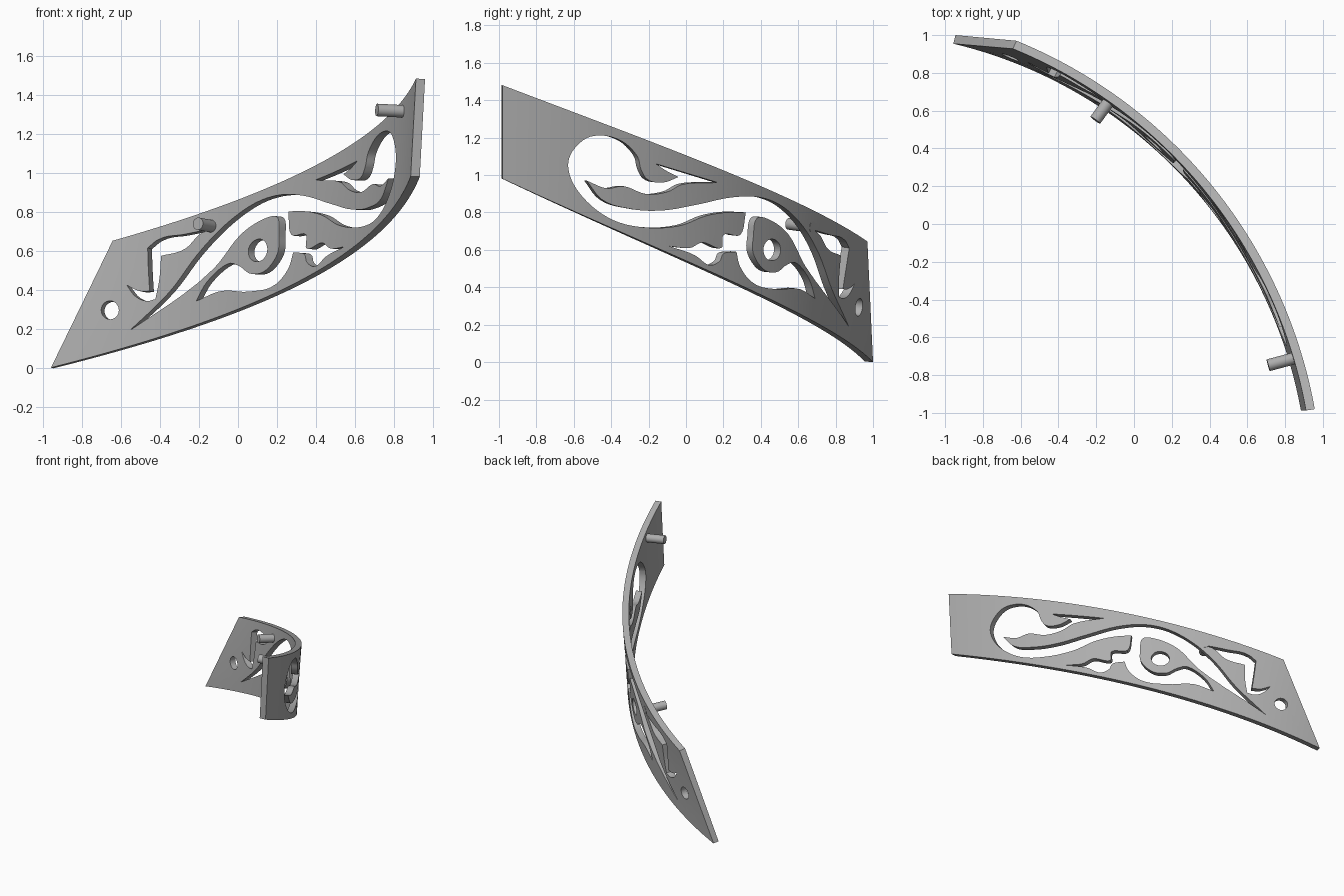
import bpy
import bmesh
import math
from mathutils import Vector, Matrix

cube = bpy.data.objects.get("Cube")
if cube:
    bpy.data.objects.remove(cube, do_unlink=True)

LENGTH, HEIGHT, THICK = 2.6, 0.6, 0.047

metal = bpy.data.materials.new("grey metal")
metal.use_nodes = True
metal.diffuse_color = (0.42, 0.42, 0.42, 1)
metal.node_tree.nodes["Principled BSDF"].inputs["Base Color"].default_value = metal.diffuse_color


# Curved sheet: a ruled surface between two rising arcs
def arc(start, end, sagitta, u):
    start, end = Vector(start), Vector(end)
    chord = end - start
    half = chord.length / 2
    radius = (half * half + sagitta * sagitta) / (2 * sagitta)
    along = chord.normalized()
    out = Vector((-along.y, along.x))
    angle = math.asin(half / radius) * (2 * u - 1)
    middle = (start + end) / 2
    return middle + along * radius * math.sin(angle) + out * (sagitta - radius + radius * math.cos(angle))


def surface(u, v):
    low = arc((-0.945, 1.0), (0.93, -0.98), 0.405, u).to_3d()
    low.z = 0.7 * u + 0.22 * u ** 2 + 0.06 * u ** 3
    high = arc((-0.622, 0.97), (0.957, -0.98), 0.322, u).to_3d()
    high.z = 0.645 + 0.69 * u + 0.145 * u ** 2
    return low.lerp(high, v)


def partials(u, v):
    e = 0.001
    return ((surface(u + e, v) - surface(u - e, v)) / (2 * e),
            (surface(u, v + e) - surface(u, v - e)) / (2 * e))


def bend(flat):
    u, v = flat.x / LENGTH, flat.y / HEIGHT
    du, dv = partials(u, v)
    outward = dv.cross(du).normalized()
    return surface(u, v) + outward * flat.z


def flatten(axis, side, z):
    """Find the flat point whose bent position has this side coordinate and height."""
    uv = Vector((0.5, 0.5))
    for step in range(25):
        p = surface(*uv)
        du, dv = partials(*uv)
        jacobian = Matrix(((du[axis], dv[axis]), (du.z, dv.z)))
        change = jacobian.inverted_safe() @ Vector((side - p[axis], z - p.z))
        if change.length > 0.3:
            change *= 0.3 / change.length
        uv += change
    return Vector((uv.x * LENGTH, uv.y * HEIGHT))


# Closed outline through points, rounded except at sharp turns
def smooth_outline(points, steps=5):
    count = len(points)

    def tangent(i, j):
        before, here, after = points[i - 1], points[i], points[(i + 1) % count]
        a, b = here - before, after - here
        if a.normalized().dot(b.normalized()) < 0.35:
            return points[j] - here if j == (i + 1) % count else here - points[j]
        direction = (a.normalized() + b.normalized()).normalized()
        return direction * (points[j] - here).length

    result = []
    for i in range(count):
        j = (i + 1) % count
        p, q, m, n = points[i], points[j], tangent(i, j), tangent(j, i)
        for k in range(steps):
            t = k / steps
            s = 1 - t
            result.append(p * (s * s * (1 + 2 * t)) + m * (t * s * s)
                          + q * (t * t * (1 + 2 * s)) - n * (t * t * s))
    return result


def ellipse(side, z, wide, tall):
    turns = [math.tau * k / 32 for k in range(32)]
    return [(side + wide * math.cos(a), z + tall * math.sin(a)) for a in turns]


def add_object(name, bm):
    mesh = bpy.data.meshes.new(name)
    bmesh.ops.recalc_face_normals(bm, faces=bm.faces)
    bm.to_mesh(mesh)
    bm.free()
    mesh.materials.append(metal)
    obj = bpy.data.objects.new(name, mesh)
    bpy.context.collection.objects.link(obj)
    return obj


def cutter(name, outline):
    bm = bmesh.new()
    low, high = [[bm.verts.new((p.x, p.y, z)) for p in outline] for z in (-0.3, 0.3)]
    bm.faces.new(low)
    bm.faces.new(high)
    for i in range(len(outline)):
        bm.faces.new((low[i - 1], low[i], high[i], high[i - 1]))
    obj = add_object(name, bm)
    obj.hide_render = True
    return obj


def shade(obj):
    bpy.ops.object.select_all(action="DESELECT")
    obj.select_set(True)
    bpy.context.view_layer.objects.active = obj
    bpy.ops.object.shade_smooth_by_angle(angle=math.radians(30))


# Scrollwork opening: ring, stem, leaf and drop (side and height in hundredths)
SCROLL = [
    (-49, 121), (-58, 116), (-63, 106), (-60, 95), (-51, 84), (-39, 76), (-22, 72),
    (-3, 73), (10, 78), (21, 80), (32, 80),
    (29, 68), (20, 68), (19, 61), (9, 64), (2, 61), (-9, 62),
    (5, 57), (12, 52), (18, 54), (20, 58), (27, 59),
    (29, 51), (35, 43), (48, 39), (61, 39), (69, 34),
    (66, 44), (59, 53), (54, 52), (48, 48), (41, 50), (36, 58), (36, 67), (38, 77),
    (45, 76), (55, 68), (64, 51), (87, 19),
    (78, 39), (71, 58), (63, 72), (52, 83), (40, 88), (24, 88), (5, 84),
    (-14, 81), (-30, 82), (-45, 87), (-53, 97),
    (-43, 93), (-33, 94), (-22, 90), (-10, 91), (-2, 95), (17, 96),
    (-16, 106), (-10, 102), (-4, 99), (-13, 96), (-21, 98), (-24, 103), (-26, 110), (-34, 118)]

# Hooked opening near the low end
HOOK = [
    (-55, 42), (-48, 39), (-43, 39), (-44, 61), (-39, 65), (-25, 68), (-10, 71),
    (-17, 68), (-24, 61), (-37, 57), (-38, 45), (-40, 35), (-44, 34), (-50, 36)]

X, Y = 0, 1
cutters = []
for name, axis, points in (("scroll_cutter", Y, SCROLL), ("hook_cutter", X, HOOK)):
    flat = [flatten(axis, a / 100, z / 100) for a, z in points]
    cutters.append(cutter(name, smooth_outline(flat)))
for name, axis, points in (("drop_hole_cutter", Y, ellipse(0.46, 0.6, 0.046, 0.058)),
                           ("end_hole_cutter", X, ellipse(-0.637, 0.293, 0.046, 0.047))):
    cutters.append(cutter(name, [flatten(axis, a, z) for a, z in points]))

# Flat plate, pierced and then bent
bm = bmesh.new()
bmesh.ops.create_grid(bm, x_segments=72, y_segments=2, size=0.5)
for vert in bm.verts:
    vert.co = ((vert.co.x + 0.5) * LENGTH, (vert.co.y + 0.5) * HEIGHT, 0)
plate = add_object("pierced_plate", bm)
solid = plate.modifiers.new("thickness", "SOLIDIFY")
solid.thickness = THICK
solid.offset = -1 if plate.data.polygons[0].normal.z > 0 else 1
for tool in cutters:
    cut = plate.modifiers.new(tool.name, "BOOLEAN")
    cut.operation = "DIFFERENCE"
    cut.solver = "EXACT"
    cut.object = tool
bpy.context.view_layer.update()
pierced = bpy.data.meshes.new_from_object(plate.evaluated_get(bpy.context.evaluated_depsgraph_get()))
plate.modifiers.clear()
plate.data = pierced
for tool in cutters:
    bpy.data.objects.remove(tool, do_unlink=True)

bm = bmesh.new()
bm.from_mesh(pierced)
bmesh.ops.triangulate(bm, faces=bm.faces)
for vert in bm.verts:
    vert.co = bend(vert.co)
bmesh.ops.recalc_face_normals(bm, faces=bm.faces)
bm.to_mesh(pierced)
bm.free()
shade(plate)

# Mounting pegs on the inner face
for name, base, tip in (("low_peg", (-0.11, 0.68, 0.722), (-0.205, 0.55, 0.74)),
                        ("high_peg", (0.845, -0.712, 1.315), (0.71, -0.748, 1.322))):
    base, tip = Vector(base), Vector(tip)
    axis = tip - base
    bm = bmesh.new()
    bmesh.ops.create_cone(bm, cap_ends=True, segments=24, radius1=0.032, radius2=0.032, depth=axis.length)
    peg = add_object(name, bm)
    peg.location = (base + tip) / 2
    peg.rotation_euler = axis.to_track_quat("Z", "Y").to_euler()
    shade(peg)
